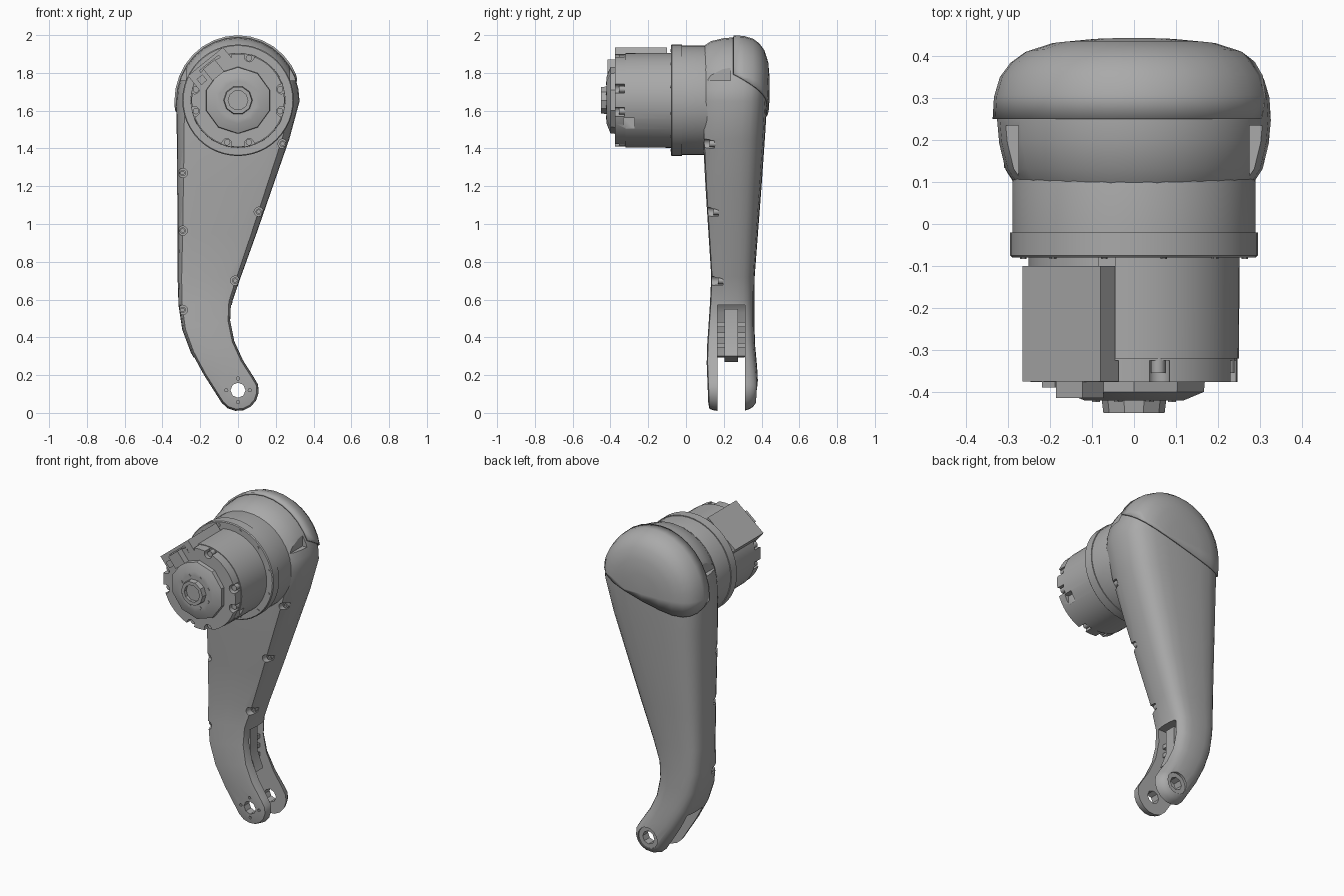
import bpy, bmesh, math
from mathutils import Vector, Matrix

if "Cube" in bpy.data.objects:
    bpy.data.objects.remove(bpy.data.objects["Cube"], do_unlink=True)

grey = bpy.data.materials.new("plain grey")
grey.use_nodes = True
grey.diffuse_color = (0.4, 0.4, 0.4, 1)
grey.node_tree.nodes["Principled BSDF"].inputs["Base Color"].default_value = (0.4, 0.4, 0.4, 1)

HUB = 1.655   # height of the motor axis
FOOT = 0.12   # height of the foot pivot


def finish(name, bm, angle=35):
    bmesh.ops.remove_doubles(bm, verts=bm.verts, dist=0.0005)
    bmesh.ops.recalc_face_normals(bm, faces=bm.faces)
    me = bpy.data.meshes.new(name)
    bm.to_mesh(me)
    bm.free()
    ob = bpy.data.objects.new(name, me)
    bpy.context.collection.objects.link(ob)
    me.materials.append(grey)
    smooth(ob, angle)
    return ob


def activate(ob):
    bpy.ops.object.select_all(action='DESELECT')
    ob.select_set(True)
    bpy.context.view_layer.objects.active = ob


def smooth(ob, angle=35):
    activate(ob)
    bpy.ops.object.shade_smooth_by_angle(angle=math.radians(angle))


def lathe(name, profile, n=40, x=0, z=HUB, turn=0):
    """Closed turned part about the y axis from (y, radius) pairs."""
    bm = bmesh.new()
    rings = []
    for y, r in profile:
        angles = [turn + 2 * math.pi * i / n for i in range(n)]
        rings.append([bm.verts.new((x + r * math.cos(a), y, z + r * math.sin(a))) for a in angles])
    for a, b in zip(rings, rings[1:]):
        for i in range(n):
            j = (i + 1) % n
            bm.faces.new((a[i], a[j], b[j], b[i]))
    bm.faces.new(rings[0])
    bm.faces.new(rings[-1])
    return finish(name, bm)


def disc(name, x, z, r, y0, y1, n=12):
    return lathe(name, [(y0, r), (y1, r)], n, x, z)


def box(name, lo, hi, turn=0, pivot=(0, 0, 0)):
    """Box between two corners, rotated about the y axis and moved to pivot."""
    lo, hi = Vector(lo), Vector(hi)
    bm = bmesh.new()
    size = hi - lo
    mat = (Matrix.Translation(pivot) @ Matrix.Rotation(turn, 4, 'Y')
           @ Matrix.Translation((lo + hi) / 2) @ Matrix.Diagonal((*size, 1)))
    bmesh.ops.create_cube(bm, size=1, matrix=mat)
    return finish(name, bm)


def prism(name, points, y0, y1):
    bm = bmesh.new()
    face = bm.faces.new([bm.verts.new((x, y0, z)) for x, z in points])
    out = bmesh.ops.extrude_face_region(bm, geom=[face])["geom"]
    moved = [v for v in out if isinstance(v, bmesh.types.BMVert)]
    bmesh.ops.translate(bm, verts=moved, vec=(0, y1 - y0, 0))
    return finish(name, bm)


def cut(ob, cutters):
    for c in cutters:
        c.hide_render = True
        m = ob.modifiers.new("cut", 'BOOLEAN')
        m.operation, m.solver, m.object = 'DIFFERENCE', 'EXACT', c
        activate(ob)
        bpy.ops.object.modifier_apply(modifier=m.name)
        bpy.data.objects.remove(c, do_unlink=True)
    smooth(ob)


def lookup(table, z):
    for (z0, v0), (z1, v1) in zip(table, table[1:]):
        if z <= z1:
            return v0 + (v1 - v0) * max(0, (z - z0) / (z1 - z0))
    return table[-1][1]


# Arm: paired left and right edge points, rounded over at both ends
PAIRS = [((-.326, 1.65), (.326, 1.65)), ((-.324, 1.45), (.272, 1.45)), ((-.322, 1.2), (.185, 1.2)),
         ((-.32, .95), (.098, .95)), ((-.32, .72), (.015, .72)), ((-.315, .57), (-.03, .59)),
         ((-.295, .44), (-.036, .49)), ((-.25, .32), (-.015, .38)), ((-.185, .2), (.03, .28)),
         ((-.09, .05), (.088, .19))]
FRONT = [(0, .12), (.3, .108), (.7, .135), (1.4, .09), (2, .09)]
BACK = [(0, .375), (.15, .385), (.4, .362), (.7, .362), (1.2, .4), (1.6, .428), (1.8, .437), (2, .437)]
LAYERS = [(0, 0), (.6, 0), (.87, .02), (.94, .12), (.985, .3), (1, .46), (.99, .62), (.95, .75),
          (.88, .84), (.78, .91), (.6, .965), (.35, .99), (0, 1)]


def arm_mesh():
    mid = [((a[0] + b[0]) / 2, (a[1] + b[1]) / 2) for a, b in PAIRS]
    outline = [(p[0], c) for p, c in zip(PAIRS, mid)]
    for i in range(1, 8):  # foot end
        a = math.radians(218 + 180 * i / 8)
        outline.append(((.115 * math.cos(a), FOOT + .115 * math.sin(a)), (0, FOOT)))
    outline += [(p[1], c) for p, c in reversed(list(zip(PAIRS, mid)))]
    for i in range(1, 16):  # shoulder end
        a = math.pi * i / 16
        outline.append(((.326 * math.cos(a), 1.65 + .338 * math.sin(a)), mid[0]))
    bm = bmesh.new()
    rings = []
    for s, t in LAYERS:
        ring = []
        for (px, pz), (cx, cz) in outline:
            x, z = cx + (px - cx) * s, cz + (pz - cz) * s
            f, b = lookup(FRONT, z), lookup(BACK, z)
            ring.append(bm.verts.new((x, f + (b - f) * t, z)))
        rings.append(ring)
    n = len(outline)
    for a, b in zip(rings, rings[1:]):
        for i in range(n):
            j = (i + 1) % n
            bm.faces.new((a[i], a[j], b[j], b[i]))
    bmesh.ops.remove_doubles(bm, verts=bm.verts, dist=0.0005)
    bmesh.ops.recalc_face_normals(bm, faces=bm.faces)
    return bm


arm = finish("arm", arm_mesh())
slot = prism("fork_slot", [(-.6, -.1), (.3, -.1), (.3, .5), (.1, .57), (-.11, .57), (-.14, .53),
                           (-.17, .3), (-.6, .26)], .167, .312)
arm_bolts = [(-.293, 1.27), (-.293, .965), (-.293, .545), (.236, 1.425), (.11, 1.065), (-.015, .7)]
cutters = [slot, disc("pivot_hole", 0, FOOT, .04, 0, .6, 8),
           disc("pivot_cup", 0, FOOT, .066, .365, .6, 16)]
for x, z in arm_bolts:
    cutters.append(disc("bolt_hole", x, z, .025, 0, lookup(FRONT, z) + .06))
for s in (-1, 1):
    cutters.append(box("side_notch", (s * .31 - .035, .05, 1.76), (s * .31 + .035, .235, 1.83)))
    cutters.append(disc("pivot_pin_hole", s * .062, FOOT, .009, 0, .14, 6))
    cutters.append(disc("pivot_pin_hole", 0, FOOT + s * .062, .009, 0, .14, 6))
cut(arm, cutters)
for x, z in arm_bolts:
    y = lookup(FRONT, z) + .035
    lathe("arm_bolt", [(y + .03, .017), (y, .017), (y, .009), (y + .008, .009)], 12, x, z)

# Rear shoulder cover with a slanted lower seam
bm = arm_mesh()
for co, no in (((0, .25, 0), (0, 1, 0)), ((0, .3, 1.685), (-.26, .6, 1))):
    bmesh.ops.bisect_plane(bm, geom=bm.verts[:] + bm.edges[:] + bm.faces[:], plane_co=co,
                           plane_no=no, clear_inner=True)
cover = finish("shoulder_cover", bm)
m = cover.modifiers.new("thickness", 'SOLIDIFY')
m.thickness, m.offset = .011, 1

# Strut and ribs inside the fork
prism("fork_strut", [(-.13, .27), (-.02, .3), (-.06, .4), (-.06, .55), (-.15, .55), (-.2, .3)], .205, .275)
for z in (.345, .4, .455):
    box("fork_rib", (-.17, .16, z), (-.07, .32, z + .025))

# Motor: mounting ring, housing and end cap
lathe("mounting_ring", [(.2, .27), (.1, .29), (-.02, .29), (-.02, .295), (-.075, .295), (-.08, .29)], 48)
housing = lathe("motor_housing", [(0, .252), (-.32, .25), (-.32, .246), (-.376, .246)], 48)
cutters = [box("side_window", (.2, -.33, 1.455), (.3, -.272, 1.56)),
           box("cable_gap", (-.085, -.37, 1.86), (-.045, -.08, 2))]
end_bolts = []
for k in range(4):
    for d in (-14.5, 14.5):
        a = math.radians(90 * k + d)
        x, z = .23 * math.cos(a), HUB + .23 * math.sin(a)
        end_bolts.append((x, z))
        cutters.append(disc("end_notch", x * 1.03, HUB + (z - HUB) * 1.03, .026, -.45, -.325))
cut(housing, cutters)
for x, z in end_bolts:
    disc("end_bolt", x, z, .017, -.355, -.31)
lathe("end_cap", [(-.37, .178), (-.4, .175), (-.42, .125), (-.42, .1)], 10, turn=math.pi / 10)
hub = lathe("output_hub", [(-.41, .078), (-.45, .073)], 10)
cut(hub, [disc("hub_bore", 0, HUB, .052, -.5, -.43, 10)])

# Small screws around the hub and on the mounting ring
for i in range(8):
    a = math.pi * (i + .5) / 4
    disc("hub_screw", .098 * math.cos(a), HUB + .098 * math.sin(a), .01, -.424, -.4, 4)
for i in range(12):
    a = math.pi * (i + .5) / 6
    disc("ring_screw", .273 * math.cos(a), HUB + .273 * math.sin(a), .008, -.083, -.06, 6)

# Slanted connector housing on the upper right of the motor
TILT = math.radians(-39)
PIVOT = (0, 0, HUB)
shell = box("connector_housing", (-.125, -.375, 0), (.115, -.1, .268), TILT, PIVOT)
cut(shell, [box("connector_recess", (-.06, -.5, .2), (.07, -.36, .25), TILT, PIVOT)])
box("connector_plug", (-.04, -.415, .165), (.04, -.3, .245), TILT, PIVOT)
box("connector_latch", (-.1, -.39, .185), (-.06, -.3, .225), TILT, PIVOT)
